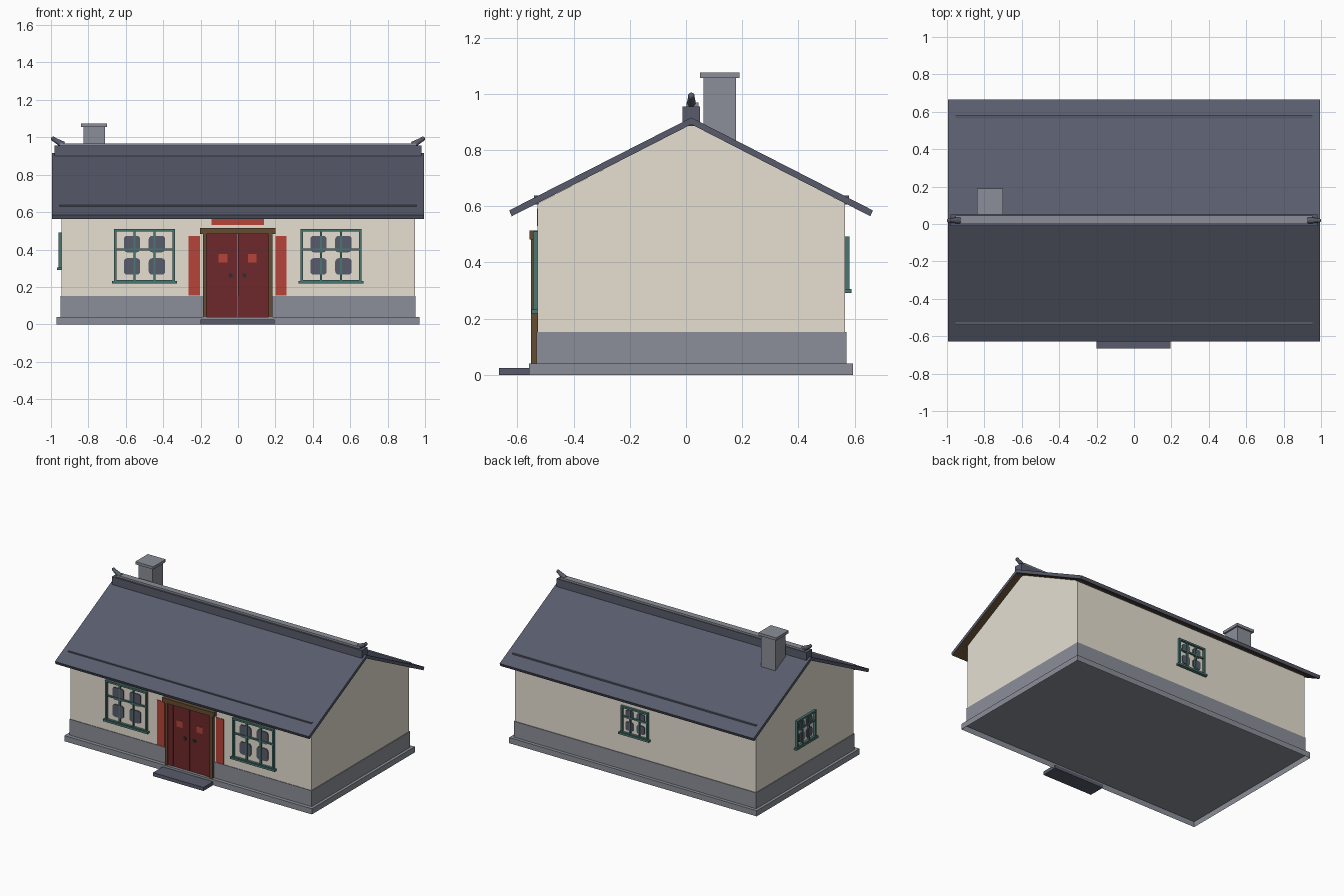
import bpy, bmesh, math
from mathutils import Matrix, Vector

if "Cube" in bpy.data.objects:
    bpy.data.objects.remove(bpy.data.objects["Cube"])


def material(name, rgb):
    m = bpy.data.materials.new(name)
    m.use_nodes = True
    m.diffuse_color = (*rgb, 1)
    m.node_tree.nodes["Principled BSDF"].inputs["Base Color"].default_value = (*rgb, 1)
    return m


PLASTER = material("plaster", (0.79, 0.74, 0.64))
STONE = material("grey stone", (0.26, 0.275, 0.315))
SLATE = material("slate tile", (0.098, 0.106, 0.148))
BROWN = material("brown wood", (0.125, 0.072, 0.032))
DOOR = material("dark red door", (0.155, 0.022, 0.024))
RED = material("red paper", (0.47, 0.057, 0.04))
GREEN = material("green paint", (0.068, 0.185, 0.165))
IRON = material("dark iron", (0.03, 0.03, 0.035))

MID = 0.019             # y of the ridge line
FRONT, BACK = -0.528, 0.566
SIDE = 0.945


def finish(name, bm, *mats):
    bmesh.ops.recalc_face_normals(bm, faces=bm.faces)
    me = bpy.data.meshes.new(name)
    bm.to_mesh(me)
    bm.free()
    for m in mats:
        me.materials.append(m)
    ob = bpy.data.objects.new(name, me)
    bpy.context.collection.objects.link(ob)
    return ob


def add_box(bm, x, y, z, index=0):
    size = Matrix.Diagonal((x[1] - x[0], y[1] - y[0], z[1] - z[0], 1))
    mid = Matrix.Translation([sum(r) / 2 for r in (x, y, z)])
    verts = bmesh.ops.create_cube(bm, size=1, matrix=mid @ size)["verts"]
    for f in {f for v in verts for f in v.link_faces}:
        f.material_index = index
    return verts


def box(name, mat, x, y, z):
    bm = bmesh.new()
    add_box(bm, x, y, z)
    return finish(name, bm, mat)


def prism(name, profile, half, *mats):
    """Extrude a (y, z) outline along x."""
    bm = bmesh.new()
    face = bm.faces.new([bm.verts.new((-half, y, z)) for y, z in profile])
    new = bmesh.ops.extrude_face_region(bm, geom=[face])["geom"]
    bmesh.ops.translate(bm, vec=(2 * half, 0, 0),
                        verts=[v for v in new if isinstance(v, bmesh.types.BMVert)])
    return finish(name, bm, *mats)


# Footing, hollow underneath
bm = bmesh.new()
add_box(bm, (-0.97, 0.97), (-0.558, 0.594), (0, 0.04))
bm.normal_update()
under = min(bm.faces, key=lambda f: f.calc_center_median().z)
bmesh.ops.inset_region(bm, faces=[under], thickness=0.003)
bmesh.ops.translate(bm, verts=under.verts, vec=(0, 0, 0.038))
finish("footing", bm, STONE)

# Plinth, walls and step
box("stone_plinth", STONE, (-0.95, 0.95), (-0.532, 0.571), (0.039, 0.152))
prism("walls", [(FRONT, 0.15), (BACK, 0.15), (BACK, 0.61), (MID, 0.892), (FRONT, 0.61)],
      SIDE, PLASTER)
box("door_step", SLATE, (-0.2, 0.195), (-0.666, -0.55), (0, 0.025))

# Roof with wooden underside
roof = prism("roof", [(-0.629, 0.585), (MID, 0.915), (0.665, 0.585),
                      (0.656, 0.564), (MID, 0.891), (-0.62, 0.564)], 0.995, SLATE, BROWN)
for p in roof.data.polygons:
    p.material_index = 1 if p.normal.z < -0.3 and abs(p.center.y - MID) < 0.5 else 0

# Raised tile strips near the eaves
for name, y in (("front_eave_strip", -0.532), ("back_eave_strip", 0.572)):
    box(name, SLATE, (-0.955, 0.955), (y - 0.008, y + 0.008), (0.605, 0.638))

# Ridge with upturned ends
box("ridge", SLATE, (-0.98, 0.98), (MID - 0.031, MID + 0.031), (0.885, 0.955))
box("ridge_cap", STONE, (-0.955, 0.955), (MID - 0.018, MID + 0.026), (0.955, 0.968))
for name, s in (("left_ridge_horn", 1), ("right_ridge_horn", -1)):
    bm = bmesh.new()
    axis = Vector((s * 0.055, 0, 0.032))
    turn = axis.to_track_quat("Z", "Y").to_matrix().to_4x4()
    bmesh.ops.create_cone(bm, cap_ends=True, segments=12, radius1=0.018, radius2=0.011,
                          depth=axis.length,
                          matrix=Matrix.Translation((s * 0.961, MID, 0.975)) @ turn)
    bmesh.ops.create_uvsphere(bm, u_segments=12, v_segments=8, radius=0.012,
                              matrix=Matrix.Translation((s * 0.988, MID, 0.992)))
    finish(name, bm, SLATE)

# Chimney
box("chimney", STONE, (-0.825, -0.712), (0.062, 0.178), (0.78, 1.056))
box("chimney_cap", STONE, (-0.84, -0.7), (0.05, 0.19), (1.056, 1.075))


def window(name, w, h, pane, place, angle):
    """Barred window facing local -y, origin at the middle of its lower edge."""
    bm = bmesh.new()
    r, t, d = w / 2, 0.012, (-0.016, 0.004)
    for s in (-1, 1):
        add_box(bm, sorted((s * r, s * (r - t))), d, (0, h))
        add_box(bm, (s * w / 6 - 0.005, s * w / 6 + 0.005), (-0.011, 0), (0, h))
    add_box(bm, (-r, r), d, (h - t, h))
    add_box(bm, (-r, r), d, (0, t))
    add_box(bm, (-r, r), (-0.011, 0), (h * 0.6, h * 0.6 + 0.01))
    add_box(bm, (-r - 0.012, r + 0.012), (-0.022, 0), (-0.006, 0.008))
    # Four dark panes with rounded corners
    for x in (-0.205 * w, 0.205 * w):
        for z in (0.3 * h, 0.72 * h):
            p = pane / 2
            verts = add_box(bm, (x - p, x + p), (-0.006, 0.001), (z - p, z + p), 1)
            edges = {e for v in verts for e in v.link_edges
                     if abs(e.verts[0].co.y - e.verts[1].co.y) > 0.005}
            bmesh.ops.bevel(bm, geom=list(edges), offset=pane * 0.2, segments=3,
                            profile=0.5, affect="EDGES", material=1)
    ob = finish(name, bm, GREEN, SLATE)
    ob.location = place
    ob.rotation_euler.z = angle


window("right_front_window", 0.325, 0.285, 0.088, (-0.5, FRONT, 0.224), 0)
window("left_front_window", 0.325, 0.285, 0.088, (0.497, FRONT, 0.224), 0)
window("back_window", 0.215, 0.195, 0.06, (0, BACK, 0.297), math.pi)
window("right_gable_window", 0.215, 0.195, 0.06, (-SIDE, MID, 0.297), -math.pi / 2)

# Doorway: paired doors set back between the posts, with paper strips
box("door_lintel", BROWN, (-0.204, 0.2), (-0.557, -0.528), (0.482, 0.514))
for side, s in (("left", 1), ("right", -1)):
    def span(a, b):
        return sorted((s * a - 0.002, s * b - 0.002))
    box(side + "_door_post", BROWN, span(0.166, 0.186), (-0.551, -0.525), (0.04, 0.482))
    box(side + "_door", DOOR, span(0.0015, 0.168), (-0.538, -0.525), (0.04, 0.483))
    box(side + "_door_stile", DOOR, span(0.128, 0.168), (-0.541, -0.535), (0.04, 0.482))
    box(side + "_door_paper", RED, span(0.055, 0.102), (-0.541, -0.536), (0.33, 0.376))
    box(side + "_red_strip", RED, span(0.202, 0.262), (-0.531, -0.526), (0.154, 0.472))
    bm = bmesh.new()
    bmesh.ops.create_cone(bm, cap_ends=True, segments=12, radius1=0.012, radius2=0.012,
                          depth=0.008, matrix=Matrix.Translation((s * 0.037 - 0.002, -0.541, 0.262))
                          @ Matrix.Rotation(math.pi / 2, 4, "X"))
    finish(side + "_door_handle", bm, IRON)
box("red_banner", RED, (-0.142, 0.138), (-0.531, -0.526), (0.53, 0.592))
